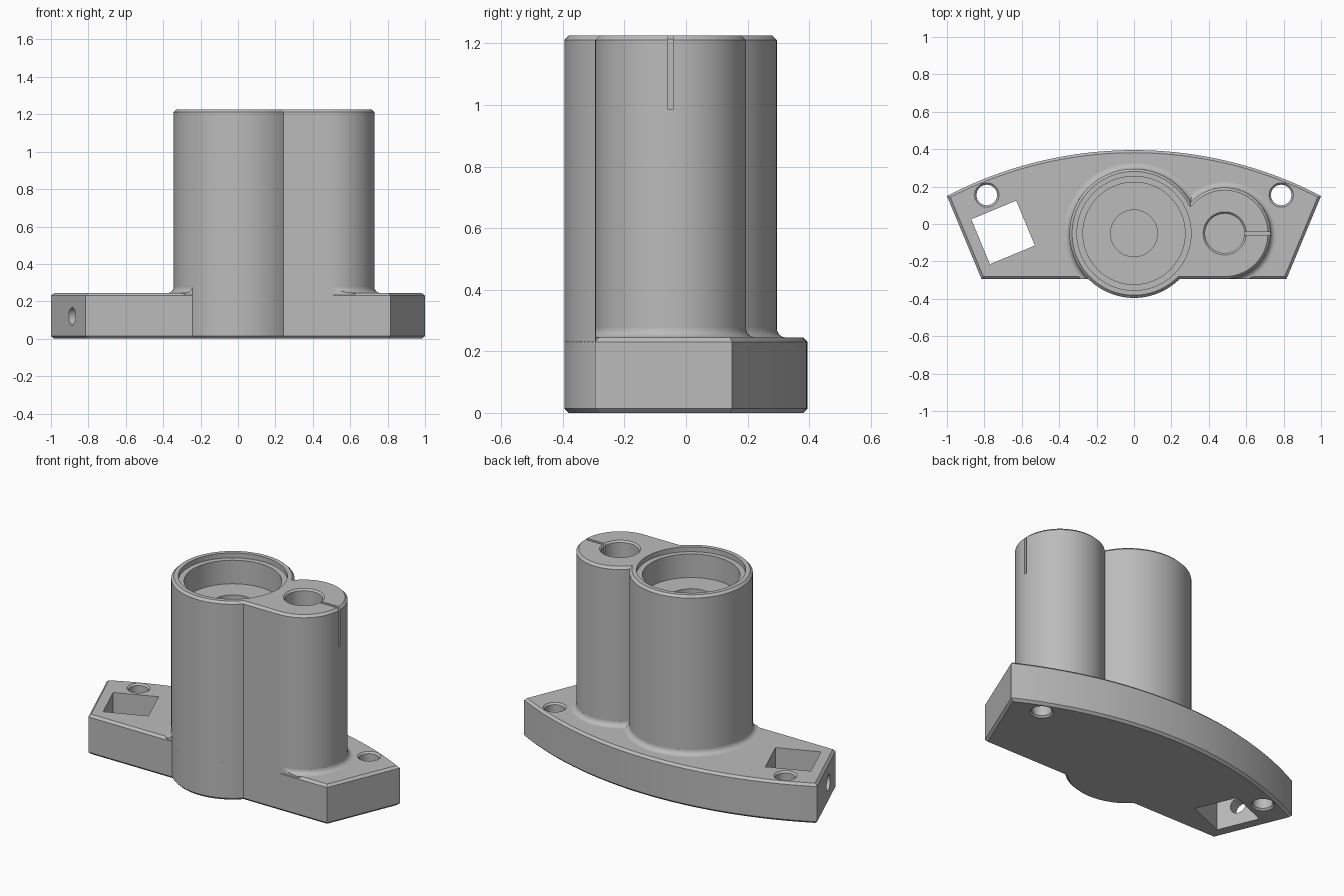
import bpy, bmesh, math
from mathutils import Vector, Matrix

cube = bpy.data.objects.get("Cube")
if cube:
    bpy.data.objects.remove(cube, do_unlink=True)

# Shared dimensions
PLATE_TOP, TOP = 0.245, 1.225
FRONT, AXIS_Y = -0.295, -0.05
MAIN_R, BOSS_R, BOSS_X = 0.345, 0.245, 0.485
HOLE_X, HOLE_Y = 0.787, 0.155
CHAMFER, FILLET = 0.014, 0.03

grey = bpy.data.materials.new("plain grey")
grey.use_nodes = True
colour = (0.5, 0.5, 0.5, 1)
grey.diffuse_color = colour
grey.node_tree.nodes["Principled BSDF"].inputs["Base Color"].default_value = colour


def finish(bm, name):
    bmesh.ops.recalc_face_normals(bm, faces=bm.faces[:])
    mesh = bpy.data.meshes.new(name)
    bm.to_mesh(mesh)
    bm.free()
    mesh.materials.append(grey)
    obj = bpy.data.objects.new(name, mesh)
    bpy.context.collection.objects.link(obj)
    return obj


def arc(cx, cy, r, a0, a1, n):
    return [(cx + r * math.cos(a0 + (a1 - a0) * i / n),
             cy + r * math.sin(a0 + (a1 - a0) * i / n)) for i in range(n + 1)]


def prism(name, outline, z0, z1, chamfer_levels):
    """Extruded outline with chamfered rims at the given heights."""
    bm = bmesh.new()
    base = bm.faces.new([bm.verts.new((x, y, z0)) for x, y in outline])
    up = bmesh.ops.extrude_face_region(bm, geom=[base], use_keep_orig=True)
    moved = [g for g in up["geom"] if isinstance(g, bmesh.types.BMVert)]
    bmesh.ops.translate(bm, verts=moved, vec=(0, 0, z1 - z0))
    bmesh.ops.recalc_face_normals(bm, faces=bm.faces[:])
    rims = [e for e in bm.edges
            if any(all(abs(v.co.z - z) < 1e-4 for v in e.verts) for z in chamfer_levels)]
    bmesh.ops.bevel(bm, geom=rims, offset=CHAMFER, segments=1, affect='EDGES',
                    profile=0.5, clamp_overlap=False)
    return finish(bm, name)


def lathe(name, profile, x=0, y=0, closed=False, clip_y=None):
    """Revolve (radius, height) points about a vertical axis."""
    bm = bmesh.new()
    vs = [bm.verts.new((r, 0, z)) for r, z in profile]
    es = [bm.edges.new(p) for p in zip(vs, vs[1:])]
    if closed:
        es.append(bm.edges.new((vs[-1], vs[0])))
    bmesh.ops.spin(bm, geom=vs + es, cent=(0, 0, 0), axis=(0, 0, 1),
                   angle=math.tau, steps=80, use_merge=True)
    bmesh.ops.remove_doubles(bm, verts=bm.verts[:], dist=1e-5)
    bmesh.ops.translate(bm, verts=bm.verts[:], vec=(x, y, 0))
    if clip_y is not None:
        geom = bm.verts[:] + bm.edges[:] + bm.faces[:]
        bmesh.ops.bisect_plane(bm, geom=geom, plane_co=(0, clip_y, 0),
                               plane_no=(0, 1, 0), clear_inner=True)
        bmesh.ops.holes_fill(bm, edges=[e for e in bm.edges if e.is_boundary])
    return finish(bm, name)


def box(name, centre, size, turn=0):
    bm = bmesh.new()
    bmesh.ops.create_cube(bm, size=1)
    bmesh.ops.transform(bm, verts=bm.verts[:], matrix=Matrix.Translation(centre)
                        @ Matrix.Rotation(turn, 4, 'Z') @ Matrix.Diagonal((*size, 1)))
    return finish(bm, name)


def cut(obj, cutters):
    bpy.context.view_layer.objects.active = obj
    for c in cutters:
        mod = obj.modifiers.new(c.name, 'BOOLEAN')
        mod.operation, mod.solver, mod.object = 'DIFFERENCE', 'EXACT', c
        bpy.ops.object.modifier_apply(modifier=mod.name)
        bpy.data.objects.remove(c, do_unlink=True)


# Curved mounting plate with the rounded bulge at the front
bulge = math.asin((AXIS_Y - FRONT) / MAIN_R)
back_r = 2.163
sweep = math.asin(1 / back_r)
outline = [(-0.815, FRONT)]
outline += arc(0, AXIS_Y, MAIN_R, math.pi + bulge, math.tau - bulge, 32)
outline += [(0.815, FRONT)]
outline += arc(0, 0.395 - back_r, back_r, math.pi / 2 - sweep, math.pi / 2 + sweep, 48)
plate = prism("mounting_plate", outline, 0, PLATE_TOP, (0, PLATE_TOP))

# Screw holes, square pocket and the side hole that meets it
rim = 0.01
screw = [(0, -rim), (0.055 + 2 * rim, -rim), (0.055, rim),
         (0.055, PLATE_TOP - rim), (0.055 + 2 * rim, PLATE_TOP + rim), (0, PLATE_TOP + rim)]
cutters = [lathe("screw_hole", screw, s * HOLE_X, HOLE_Y) for s in (-1, 1)]
turn = math.radians(22.5)
pocket = Vector((-0.7, -0.045, 0.12))
cutters.append(box("square_pocket", pocket, (0.26, 0.26, 1), turn))
side = lathe("side_hole", [(0, 0), (0.047, 0), (0.047, 0.4), (0, 0.4)])
side.data.transform(Matrix.Translation(pocket) @ Matrix.Rotation(turn, 4, 'Z')
                    @ Matrix.Rotation(-math.pi / 2, 4, 'Y'))
cutters.append(side)
cut(plate, cutters)

# Twin tower: large barrel and small boss, flush wall at the front
a = (BOSS_X ** 2 + MAIN_R ** 2 - BOSS_R ** 2) / (2 * BOSS_X)
h = math.sqrt(MAIN_R ** 2 - a ** 2)
outline = arc(BOSS_X, AXIS_Y, BOSS_R, -math.pi / 2, math.atan2(h, a - BOSS_X), 48)
outline += arc(0, AXIS_Y, MAIN_R, math.atan2(h, a), math.tau - bulge, 80)[1:]
tower = prism("twin_tower", outline, PLATE_TOP - 0.025, TOP, (TOP,))

# Stepped barrel bore, boss bore and clamp slit
stepped = [(0, 1.3), (0.305, 1.3), (0.305, 1.195), (0.273, 1.195), (0.273, 1.05),
           (0.125, 1.05), (0.125, 0.3), (0, 0.3)]
small = [(0, TOP + rim), (0.105 + 2 * rim, TOP + rim), (0.105, TOP - rim),
         (0.105, 0.5), (0, 0.5)]
cut(tower, [lathe("barrel_bore", stepped, 0, AXIS_Y),
            lathe("boss_bore", small, BOSS_X, AXIS_Y),
            box("clamp_slit", (0.65, AXIS_Y, 1.145), (0.3, 0.017, 0.32))])

# Concave fillets where the tower meets the plate
parts = [plate, tower]
for name, x, r in (("barrel_fillet", 0, MAIN_R), ("boss_fillet", BOSS_X, BOSS_R)):
    curve = arc(r + FILLET, PLATE_TOP + FILLET, FILLET, -math.pi / 2, -math.pi, 6)
    ring = [(r - 0.02, PLATE_TOP - 0.01), (r + FILLET, PLATE_TOP - 0.01)] + curve
    ring.append((r - 0.02, PLATE_TOP + FILLET))
    parts.append(lathe(name, ring, x, AXIS_Y, True, FRONT + 0.001))

# Smooth round walls, crisp edges
bpy.ops.object.select_all(action='DESELECT')
for p in parts:
    p.select_set(True)
bpy.context.view_layer.objects.active = plate
bpy.ops.object.shade_smooth_by_angle(angle=math.radians(30))
